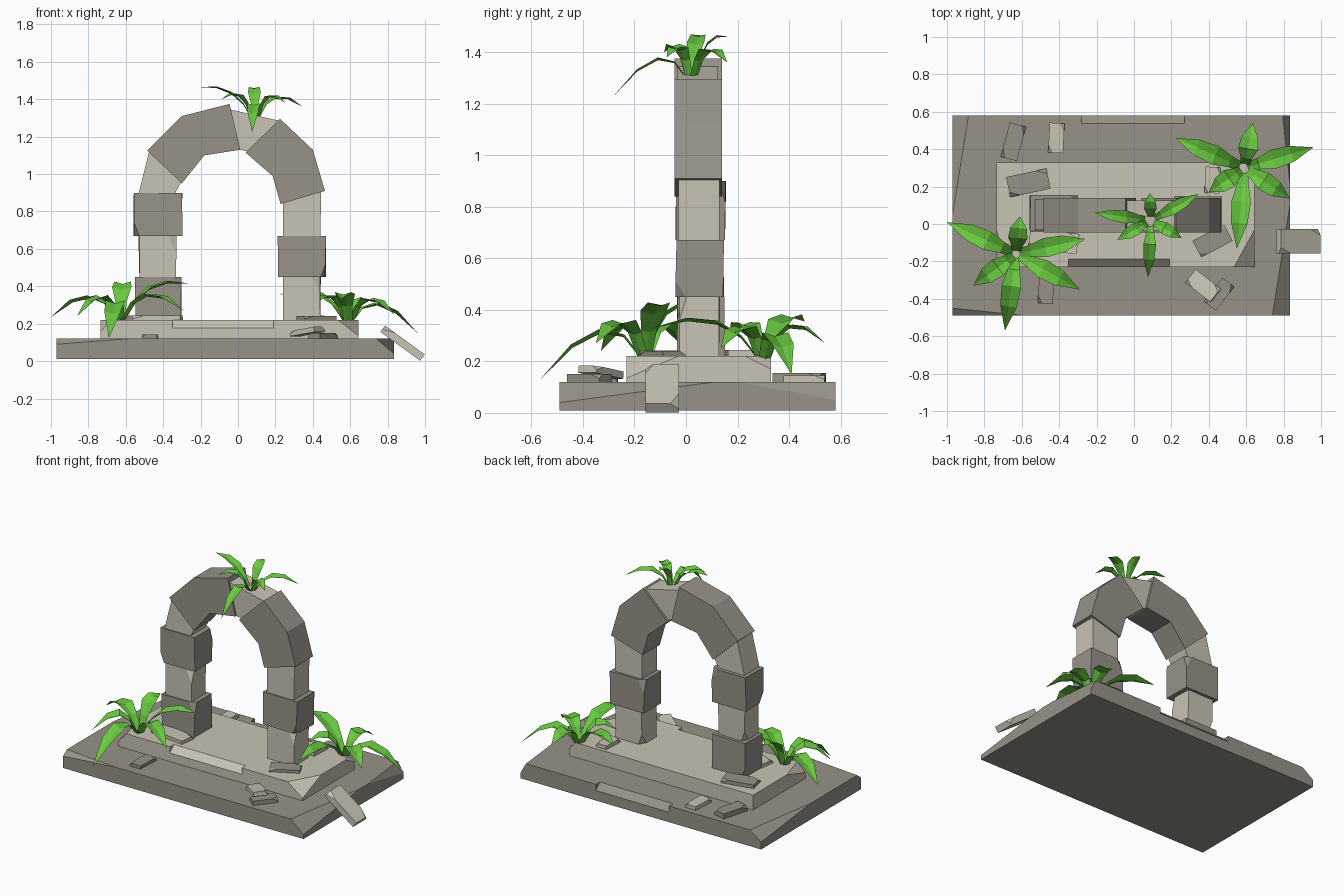
import bpy, bmesh, math, random
from mathutils import Vector

if "Cube" in bpy.data.objects:
    bpy.data.objects.remove(bpy.data.objects["Cube"])
random.seed(4)

def material(name, rgb):
    m = bpy.data.materials.new(name)
    m.diffuse_color = (*rgb, 1)
    m.use_nodes = True
    m.node_tree.nodes["Principled BSDF"].inputs["Base Color"].default_value = m.diffuse_color
    return m

DARK = material("dark_stone", (0.31, 0.29, 0.25))
LIGHT = material("light_stone", (0.58, 0.55, 0.46))
GREEN = material("leaf_green", (0.14, 0.58, 0.05))

def finish(bm, name, mat, loc=(0, 0, 0), rot=(0, 0, 0)):
    me = bpy.data.meshes.new(name)
    bm.to_mesh(me)
    bm.free()
    me.materials.append(mat)
    ob = bpy.data.objects.new(name, me)
    ob.location = loc
    ob.rotation_euler = [math.radians(a) for a in rot]
    bpy.context.collection.objects.link(ob)
    return ob

def chip_corner(bm, signs, dist):
    """Slice off the bounding-box corner given by signs, dist along each axis."""
    b = [(min(v.co[i] for v in bm.verts), max(v.co[i] for v in bm.verts)) for i in range(3)]
    corner = Vector([b[i][1] if signs[i] > 0 else b[i][0] for i in range(3)])
    no = Vector([signs[i] / dist[i] for i in range(3)])
    p = corner - Vector((signs[0] * dist[0], 0, 0))
    cut = bmesh.ops.bisect_plane(bm, geom=bm.verts[:] + bm.edges[:] + bm.faces[:],
                                 plane_co=p, plane_no=no.normalized(), clear_outer=True)
    edges = [e for e in cut["geom_cut"] if isinstance(e, bmesh.types.BMEdge)]
    if edges:
        bmesh.ops.holes_fill(bm, edges=edges)
        bmesh.ops.recalc_face_normals(bm, faces=bm.faces[:])

def block(name, lo, hi, mat, chips=(), rot=(0, 0, 0), jitter=0.0):
    """Box between two corners, chipped, then turned about its centre."""
    lo, hi = Vector(lo), Vector(hi)
    bm = bmesh.new()
    bmesh.ops.create_cube(bm, size=1)
    for v in bm.verts:
        v.co = Vector([v.co[i] * (hi - lo)[i] for i in range(3)])
        v.co.x += random.uniform(-jitter, jitter)
        v.co.y += random.uniform(-jitter, jitter)
    for signs, dist in chips:
        chip_corner(bm, signs, dist)
    return finish(bm, name, mat, (lo + hi) / 2, rot)

def edge_notch(ob, x0, x1, y, z, d):
    """Chamfer a stretch of a long top edge with a diamond-shaped cutter."""
    s = d * math.sqrt(2)
    cutter = block("notch_cutter", (x0, y - s / 2, z - s / 2), (x1, y + s / 2, z + s / 2), LIGHT, rot=(45, 0, 0))
    mod = ob.modifiers.new("notch", "BOOLEAN")
    mod.object, mod.solver = cutter, "EXACT"
    bpy.context.view_layer.objects.active = ob
    bpy.ops.object.modifier_apply(modifier=mod.name)
    bpy.data.objects.remove(cutter)

# Two stepped slabs
base = block("lower_slab", (-0.97, -0.49, 0.01), (0.835, 0.58, 0.12), DARK,
             [((1, -1, 1), (0.095, 0.6, 0.08)), ((-1, 1, 1), (0.085, 0.53, 0.06)),
              ((1, 1, 1), (0.04, 0.38, 0.07)), ((-1, -1, 1), (0.39, 0.04, 0.03))])
edge_notch(base, -0.28, 0.27, 0.58, 0.12, 0.042)
step = block("upper_slab", (-0.735, -0.23, 0.11), (0.645, 0.33, 0.22), LIGHT,
             [((1, -1, 1), (0.11, 0.2, 0.085)), ((-1, -1, 1), (0.06, 0.2, 0.06)),
              ((1, 1, 1), (0.05, 0.1, 0.05))])
edge_notch(step, -0.35, 0.19, -0.23, 0.22, 0.042)

# Pillar blocks: x range, z range, y range, tone
pillars = [(-0.55, -0.30, 0.22, 0.45, -0.035, 0.15, DARK),
           (-0.53, -0.33, 0.45, 0.67, -0.025, 0.13, LIGHT),
           (-0.555, -0.30, 0.67, 0.90, -0.04, 0.155, DARK),
           (0.24, 0.44, 0.22, 0.45, -0.022, 0.13, LIGHT),
           (0.213, 0.468, 0.45, 0.67, -0.04, 0.145, DARK)]
for i, (x0, x1, z0, z1, y0, y1, mat) in enumerate(pillars):
    sx, sy = random.choice((-1, 1)), random.choice((-1, 1))
    block(f"pillar_block_{i}", (x0, y0, z0), (x1, y1, z1), mat,
          [((sx, sy, 1), (0.05, 0.03, 0.1)), ((-sx, -sy, -1), (0.03, 0.05, 0.08))], jitter=0.004)

def voussoir(name, pts, y0, y1, mat, chips=()):
    """Arch stone: front outline (x, z) extruded in depth."""
    bm = bmesh.new()
    f = bm.faces.new([bm.verts.new((x, y0, z)) for x, z in pts])
    ext = bmesh.ops.extrude_face_region(bm, geom=[f])
    for v in ext["geom"]:
        if isinstance(v, bmesh.types.BMVert):
            v.co.y = y1
    bmesh.ops.recalc_face_normals(bm, faces=bm.faces[:])
    for signs, dist in chips:
        chip_corner(bm, signs, dist)
    finish(bm, name, mat)

# Arch stones
voussoir("arch_left_springer", [(-0.53, 0.90), (-0.335, 0.90), (-0.305, 0.955), (-0.475, 1.12)], -0.03, 0.13, LIGHT)
voussoir("arch_left_stone", [(-0.485, 1.125), (-0.30, 0.95), (-0.18, 1.10), (0.012, 1.13),
                             (-0.045, 1.375), (-0.30, 1.31)], -0.045, 0.14, DARK)
voussoir("keystone", [(-0.04, 1.345), (0.012, 1.13), (0.06, 1.12), (0.22, 1.285)], -0.035, 0.125, LIGHT)
voussoir("arch_right_stone", [(0.225, 1.295), (0.04, 1.115), (0.185, 0.99), (0.228, 0.84),
                              (0.465, 0.91), (0.40, 1.13)], -0.045, 0.14, DARK)
voussoir("arch_right_springer", [(0.24, 0.67), (0.44, 0.67), (0.445, 0.905), (0.24, 0.845)], -0.03, 0.13, LIGHT)

# Fallen rubble: centre, size, rotation, tone
rubble = [((-0.645, 0.44, 0.137), (0.09, 0.19, 0.035), (0, 0, -15), DARK),
          ((-0.415, 0.46, 0.132), (0.08, 0.16, 0.026), (0, 0, -3), LIGHT),
          ((-0.565, 0.22, 0.23), (0.22, 0.11, 0.03), (0, 0, 12), DARK),
          ((0.42, 0.235, 0.23), (0.08, 0.14, 0.03), (0, 0, -3), LIGHT),
          ((-0.47, -0.345, 0.13), (0.08, 0.16, 0.024), (0, 0, -3), DARK),
          ((0.455, -0.375, 0.135), (0.08, 0.16, 0.03), (0, 0, -38), DARK),
          ((0.37, -0.33, 0.158), (0.17, 0.09, 0.028), (0, -8, -38), LIGHT),
          ((0.42, -0.09, 0.228), (0.19, 0.10, 0.024), (0, 0, 28), DARK),
          ((-0.43, -0.09, 0.228), (0.26, 0.11, 0.03), (0, 0, -8), LIGHT),
          ((0.88, -0.093, 0.096), (0.262, 0.13, 0.042), (0, 36, 0), LIGHT)]
for i, (c, s, rot, mat) in enumerate(rubble):
    c, h = Vector(c), Vector(s) / 2
    d = (s[0] * 0.25, s[1] * 0.25, s[2] * 0.6)
    block(f"rubble_{i}", c - h, c + h, mat, [((1, 1, 1), d), ((-1, -1, 1), d)], rot)

def plant(name, centre, rise, width, tips):
    """Rosette of folded leaves, each arching from the centre to its tip."""
    bm = bmesh.new()
    c = Vector(centre)
    for tip in tips:
        tip = Vector(tip)
        out = Vector((tip.x - c.x, tip.y - c.y, 0))
        side = Vector((-out.y, out.x, 0)).normalized()
        p0 = c + out.normalized() * 0.015
        p1 = c + out * 0.32 + Vector((0, 0, rise))
        rows = []
        for t, w in ((0, 0.45), (0.25, 0.6), (0.5, 1), (0.75, 0.85), (1, 0)):
            p = p0 * (1 - t) ** 2 + p1 * 2 * t * (1 - t) + tip * t * t
            w *= width
            if w == 0:
                rows.append([bm.verts.new(p)] * 3)
            else:
                up = Vector((0, 0, 0.3 * w))
                rows.append([bm.verts.new(q) for q in (p - side * w + up, p, p + side * w + up)])
        for a, b in zip(rows, rows[1:]):
            for k in (0, 1):
                bm.faces.new(dict.fromkeys((a[k], a[k + 1], b[k + 1], b[k])))
    finish(bm, name, GREEN)

# Plants
plant("plant_left", (-0.63, -0.16, 0.21), 0.24, 0.052,
      [(-1.0, 0.01, 0.235), (-0.61, 0.04, 0.41), (-0.26, -0.08, 0.415),
       (-0.29, -0.35, 0.27), (-0.69, -0.57, 0.125), (-0.86, -0.33, 0.24)])
plant("plant_right", (0.59, 0.30, 0.20), 0.22, 0.052,
      [(0.22, 0.46, 0.355), (0.635, 0.54, 0.27), (0.96, 0.41, 0.15),
       (0.835, 0.135, 0.25), (0.55, -0.13, 0.33), (0.40, 0.17, 0.30)])
plant("plant_top", (0.09, 0.02, 1.29), 0.19, 0.034,
      [(-0.21, 0.06, 1.465), (0.085, 0.165, 1.46), (0.345, 0.16, 1.36),
       (0.255, -0.075, 1.38), (0.075, -0.285, 1.225), (-0.09, -0.085, 1.40)])
